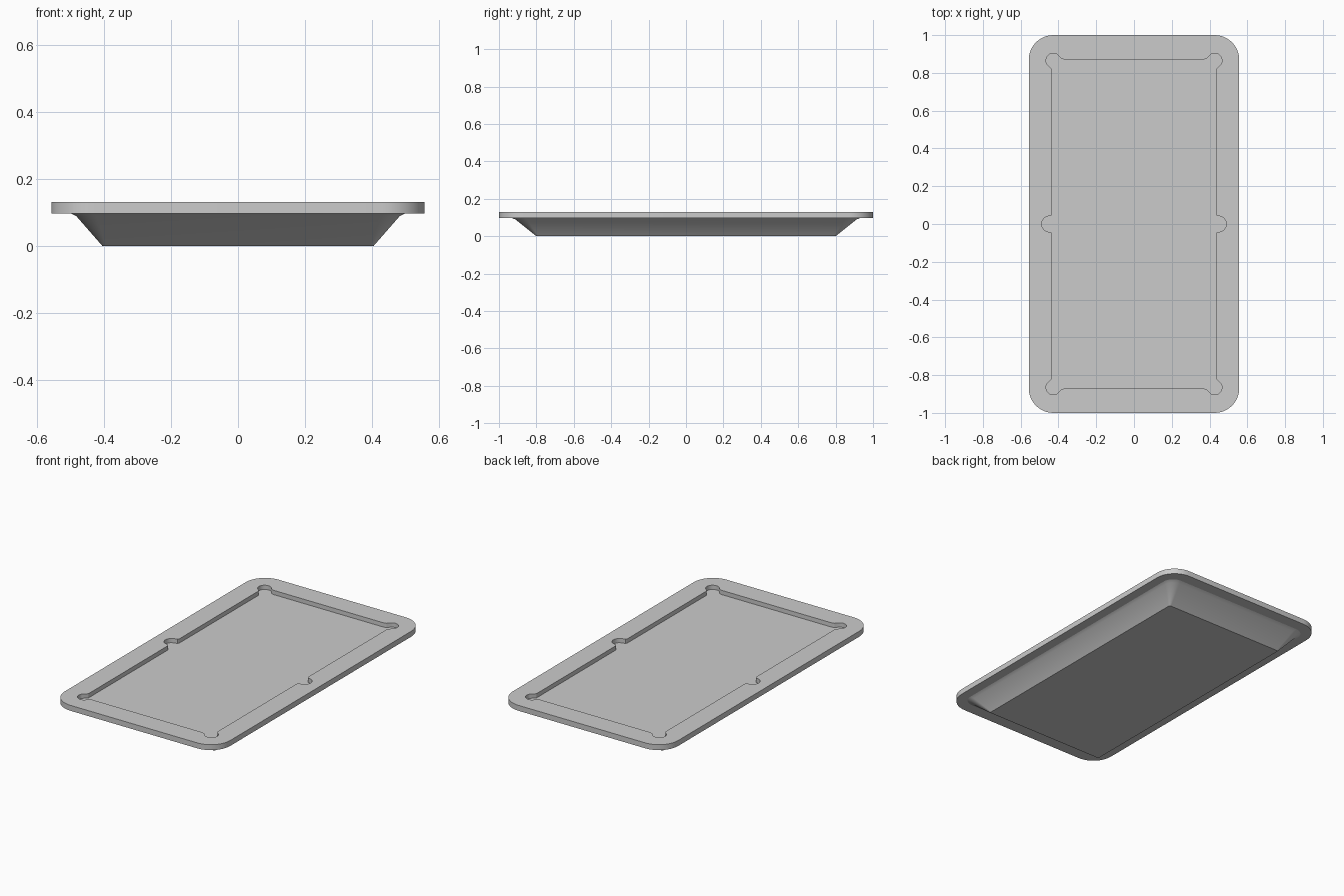
import bpy, bmesh
from math import sin, cos, radians

cube = bpy.data.objects.get("Cube")
if cube:
    bpy.data.objects.remove(cube)

TOP, RIM_BASE, FLOOR = 0.13, 0.097, 0.104

grey = bpy.data.materials.new("plain grey")
grey.use_nodes = True
grey.diffuse_color = (0.6, 0.6, 0.6, 1)
grey.node_tree.nodes["Principled BSDF"].inputs["Base Color"].default_value = (0.6, 0.6, 0.6, 1)


def arc(cx, cy, r, start, end, steps):
    angles = [radians(start + (end - start) * i / steps) for i in range(steps + 1)]
    return [(cx + r * cos(a), cy + r * sin(a)) for a in angles]


def mirror_quarter(quarter):
    """Turn a quarter path (from +x axis to +y axis) into a closed outline."""
    half = quarter + [(-x, y) for x, y in reversed(quarter) if x > 1e-6]
    return half + [(x, -y) for x, y in reversed(half) if y > 1e-6]


def rounded_rect(hx, hy, r, steps=10):
    return mirror_quarter(arc(hx - r, hy - r, r, 0, 90, steps))


def ring(bm, outline, z):
    return [bm.verts.new((x, y, z)) for x, y in outline]


def bridge(bm, lower, upper):
    n = len(lower)
    for i in range(n):
        j = (i + 1) % n
        bm.faces.new((lower[i], lower[j], upper[j], upper[i]))


def loop_edges(bm, loop):
    return [bm.edges.get((v, loop[i - 1])) or bm.edges.new((v, loop[i - 1]))
            for i, v in enumerate(loop)]


def finish(bm, name):
    bmesh.ops.recalc_face_normals(bm, faces=bm.faces)
    mesh = bpy.data.meshes.new(name)
    bm.to_mesh(mesh)
    bm.free()
    mesh.materials.append(grey)
    obj = bpy.data.objects.new(name, mesh)
    bpy.context.collection.objects.link(obj)
    bpy.ops.object.select_all(action='DESELECT')
    obj.select_set(True)
    bpy.context.view_layer.objects.active = obj
    bpy.ops.object.shade_smooth_by_angle(angle=radians(30))


# Cushion line: side pocket, jaw, long cushion, corner pocket, end cushion
pocket_line = mirror_quarter(
    arc(0.447, 0, 0.042, 0, 90, 8)
    + [(0.438, 0.045), (0.433, 0.055), (0.433, 0.815), (0.436, 0.822)]
    + arc(0.427, 0.865, 0.039, -35, 125, 14)
    + [(0.385, 0.875), (0.37, 0.871)])
outer_line = rounded_rect(0.557, 1.0, 0.13)

# Rim and recessed playing bed as one closed shell
bm = bmesh.new()
under = ring(bm, outer_line, RIM_BASE)
edge = ring(bm, outer_line, TOP)
cushion = ring(bm, pocket_line, TOP)
bed = ring(bm, pocket_line, FLOOR)
bridge(bm, under, edge)
bridge(bm, bed, cushion)
bmesh.ops.triangle_fill(bm, use_beauty=True,
                        edges=loop_edges(bm, edge) + loop_edges(bm, cushion))
bm.faces.new(bed)
bm.faces.new(under)
finish(bm, "rim_and_bed")

# Tapered underbody: rounded below the rim, nearly square at the foot
bm = bmesh.new()
rings = [ring(bm, rounded_rect(hx, hy, r), z) for hx, hy, r, z in (
    (0.405, 0.80, 0.01, 0.0),
    (0.482, 0.91, 0.06, 0.088),
    (0.50, 0.93, 0.07, RIM_BASE))]
for lower, upper in zip(rings, rings[1:]):
    bridge(bm, lower, upper)
bm.faces.new(rings[0])
bm.faces.new(rings[-1])
finish(bm, "underbody")
